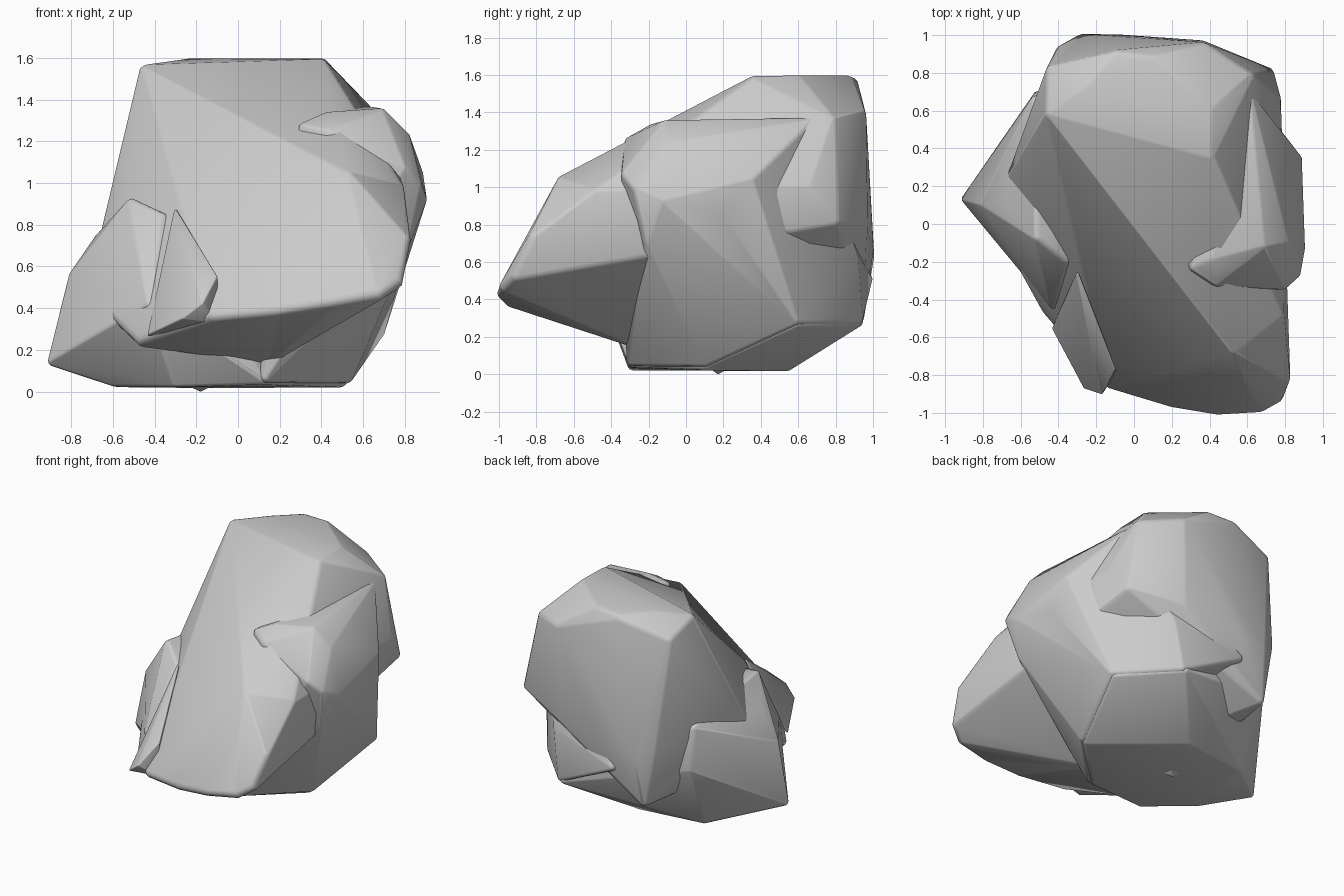
import bpy
import bmesh
import math
from mathutils import Vector

cube = bpy.data.objects.get("Cube")
if cube:
    bpy.data.objects.remove(cube, do_unlink=True)

stone = bpy.data.materials.new("stone grey")
stone.use_nodes = True
stone.diffuse_color = (0.6, 0.6, 0.6, 1)
stone.node_tree.nodes["Principled BSDF"].inputs["Base Color"].default_value = (0.6, 0.6, 0.6, 1)


def rounded_points(corners, radius):
    """Points of a small sphere tucked inside every corner."""
    corners = [Vector(c) for c in corners]
    centre = sum(corners, Vector()) / len(corners)
    bm = bmesh.new()
    for c in corners:
        ball = bmesh.ops.create_icosphere(bm, subdivisions=2, radius=radius)["verts"]
        bmesh.ops.translate(bm, verts=ball, vec=c + (centre - c).normalized() * radius)
    points = [v.co.copy() for v in bm.verts]
    bm.free()
    return points


def boulder(name, corners, radius):
    """Convex chunk with rounded corners."""
    bm = bmesh.new()
    for p in rounded_points(corners, radius):
        bm.verts.new(p)
    bmesh.ops.convex_hull(bm, input=bm.verts[:])
    loose = [v for v in bm.verts if not v.link_faces]
    bmesh.ops.delete(bm, geom=loose, context='VERTS')
    bmesh.ops.recalc_face_normals(bm, faces=bm.faces[:])
    mesh = bpy.data.meshes.new(name)
    bm.to_mesh(mesh)
    bm.free()
    mesh.materials.append(stone)
    obj = bpy.data.objects.new(name, mesh)
    bpy.context.collection.objects.link(obj)
    bpy.ops.object.select_all(action='DESELECT')
    obj.select_set(True)
    bpy.context.view_layer.objects.active = obj
    bpy.ops.object.shade_smooth_by_angle(angle=math.radians(40))


# Slanted upper slab
boulder("upper_slab", [
    (-.46, .6, 1.555), (.41, .37, 1.59), (-.45, .83, 1.48), (-.25, .75, 1.585), (.41, .62, 1.59),
    (.1, .89, 1.585), (-.1, .91, 1.575), (.62, .8, 1.37), (.37, .955, 1.41),
    (.54, -.69, 1.03), (.785, -.5, .97), (.81, -.84, .72), (.77, -.94, .52),
    (.68, -.99, .46), (.45, -1.005, .42), (.2, -.965, .38), (-.12, -.87, .35),
    (-.47, -.47, .23), (-.59, -.26, .34), (.15, -.27, .14),
    (-.67, .25, .7), (-.4, .94, .72), (-.29, 1.0, .62), (-.08, 1.0, .66), (.37, .97, .75),
    (.77, .68, 1.0), (.73, .82, .82), (-.32, .94, .28)], .04)

# Broad base with the left lobe
boulder("base_boulder", [
    (-.91, .13, .14), (-.81, .1, .56), (-.68, .1, .75), (-.52, -.08, .92), (-.37, -.2, .85),
    (-.43, -.45, .42), (-.61, -.05, .035), (-.5, .5, .03), (-.3, -.31, .035), (.12, -.3, .05),
    (.52, .1, .04), (0, .56, .03), (-.53, .67, .8), (-.52, .7, .5),
    (.68, .6, .27), (.35, .94, .28)], .03)

# Right shoulder growing out of the base
boulder("right_shoulder", [
    (.31, -.24, 1.285), (.43, -.32, 1.26), (.42, -.19, 1.335), (.69, -.12, 1.355),
    (.61, .68, 1.36), (.81, -.1, 1.24), (.8, -.34, 1.08), (.87, -.28, 1.0), (.9, -.14, .93),
    (.87, .2, .88), (.88, .36, 1.05), (.81, -.22, .7), (.5, -.34, .9), (.3, -.3, .5),
    (.12, -.3, .05), (.52, .1, .04), (.68, .6, .27), (.35, .94, .28),
    (.4, .92, .62), (-.1, .99, .5)], .03)

# Small splinter at the front
boulder("front_splinter", [
    (-.3, -.26, .87), (-.36, -.42, .5), (-.1, -.77, .55), (-.1, -.8, .33),
    (-.17, -.9, .42), (-.26, -.87, .35), (-.43, -.55, .27)], .008)

# Pointed nub underneath
boulder("bottom_nub", [
    (-.18, .17, 0), (-.26, .12, .04), (-.1, .12, .04), (-.12, .24, .04),
    (-.24, .24, .04)], .003)
